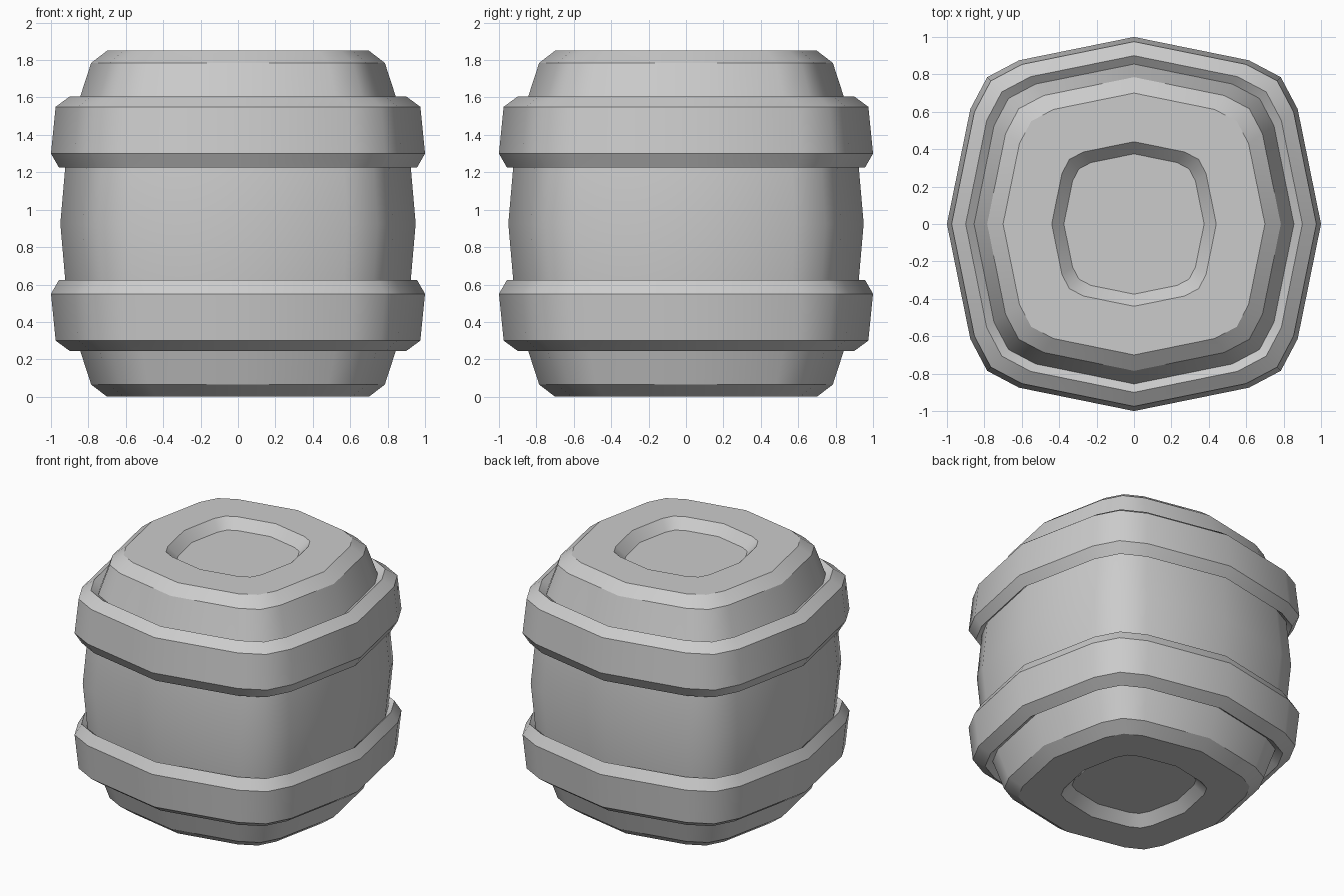
import bpy, bmesh

cube = bpy.data.objects.get("Cube")
if cube:
    bpy.data.objects.remove(cube, do_unlink=True)

grey = bpy.data.materials.new("plain grey")
grey.use_nodes = True
colour = (0.6, 0.6, 0.6, 1)
grey.diffuse_color = colour
grey.node_tree.nodes["Principled BSDF"].inputs["Base Color"].default_value = colour

HEIGHT = 1.85

# Rounded-square cross-section: one quadrant turned four times
section = []
quadrant = [(1, 0), (0.875, 0.615), (0.785, 0.785), (0.615, 0.875)]
for turn in range(4):
    section += quadrant
    quadrant = [(-y, x) for x, y in quadrant]


def sweep(name, profile, closed=False, soft=()):
    """Stack scaled sections along (half width, z); rings in soft stay smooth."""
    bm = bmesh.new()
    rings = [[bm.verts.new((x * r, y * r, z)) for x, y in section] for r, z in profile]
    n = len(section)
    pairs = list(zip(rings, rings[1:]))
    if closed:
        pairs.append((rings[-1], rings[0]))
    for low, high in pairs:
        for i in range(n):
            j = (i + 1) % n
            bm.faces.new((low[i], low[j], high[j], high[i]))
    if not closed:
        bm.faces.new(rings[0][::-1])
        bm.faces.new(rings[-1])
    bmesh.ops.recalc_face_normals(bm, faces=bm.faces)
    for face in bm.faces:
        face.smooth = True
    for k, ring in enumerate(rings):
        if k not in soft:
            for i in range(n):
                edge = bm.edges.get((ring[i], ring[(i + 1) % n]))
                edge.smooth = False
    mesh = bpy.data.meshes.new(name)
    bm.to_mesh(mesh)
    bm.free()
    mesh.materials.append(grey)
    obj = bpy.data.objects.new(name, mesh)
    bpy.context.collection.objects.link(obj)
    return obj


def flipped(profile):
    return [(r, HEIGHT - z) for r, z in reversed(profile)]


# Barrel body with a recessed panel in each end
lower = [(0.375, 0.07), (0.44, 0), (0.70, 0), (0.785, 0.065),
         (0.855, 0.28), (0.92, 0.58)]
middle = [(0.95, HEIGHT / 2)]
sweep("barrel_body", lower + middle + flipped(lower), soft=(len(lower),))

# Hoops, with a small groove where each meets the body
hoop = [(0.80, 0.28), (0.855, 0.28), (0.90, 0.245), (0.975, 0.30),
        (1.0, 0.55), (0.957, 0.625), (0.92, 0.59), (0.80, 0.59)]
sweep("lower_hoop", hoop, closed=True)
sweep("upper_hoop", flipped(hoop), closed=True)
